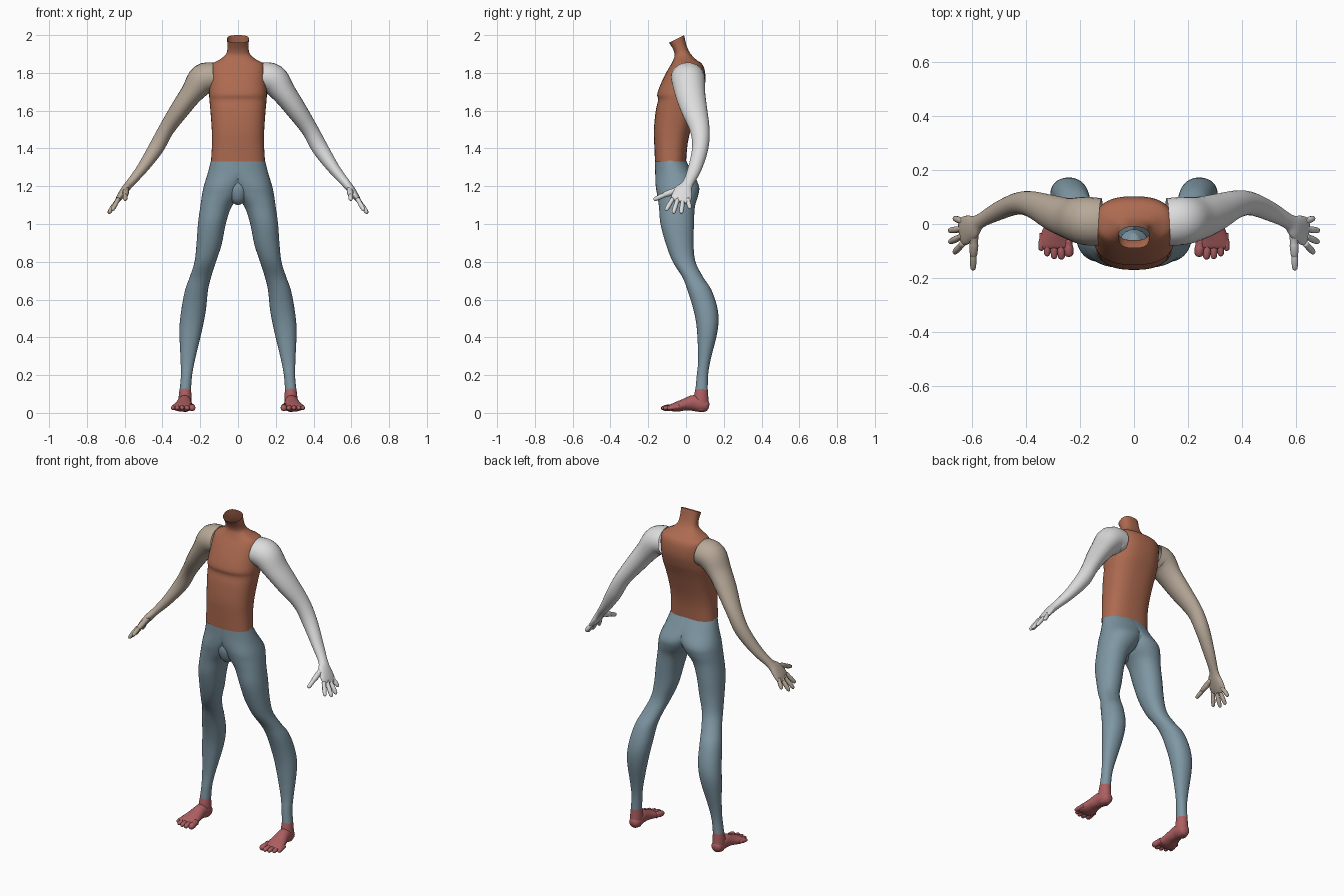
import bpy, bmesh, math
from mathutils import Vector

cube = bpy.data.objects.get("Cube")
if cube:
    bpy.data.objects.remove(cube, do_unlink=True)

X, Y, Z = Vector((1, 0, 0)), Vector((0, 1, 0)), Vector((0, 0, 1))


def material(name, rgb):
    m = bpy.data.materials.new(name)
    m.use_nodes = True
    m.diffuse_color = (*rgb, 1)
    bsdf = next(n for n in m.node_tree.nodes if n.type == 'BSDF_PRINCIPLED')
    bsdf.inputs["Base Color"].default_value = (*rgb, 1)
    return m


TERRACOTTA = material("terracotta", (.42, .145, .08))
BLUE = material("slate blue", (.21, .31, .37))
WHITE = material("pale grey", (.72, .72, .72))
BEIGE = material("beige", (.48, .40, .32))
RED = material("dusty red", (.42, .115, .12))


def smooth_rows(rows, steps):
    """Catmull-Rom interpolation of any rows of numbers."""
    out = []
    for i in range(len(rows) - 1):
        a, b, c, d = (rows[max(0, min(len(rows) - 1, i + k))] for k in (-1, 0, 1, 2))
        for s in range(steps):
            t = s / steps
            out.append([q + .5 * t * (r - p + t * (2*p - 5*q + 4*r - u + t * (3*(q - r) + u - p)))
                        for p, q, r, u in zip(a, b, c, d)])
    return out + [list(rows[-1])]


def skin(bm, rings, cap_start=True, cap_end=True):
    loops = [[bm.verts.new(p) for p in ring] for ring in rings]
    n = len(loops[0])
    for a, b in zip(loops, loops[1:]):
        for i in range(n):
            j = (i + 1) % n
            bm.faces.new((a[i], a[j], b[j], b[i]))
    if cap_start:
        bm.faces.new(loops[0])
    if cap_end:
        bm.faces.new(loops[-1])


def oval(power, n):
    """Points of a unit superellipse."""
    for i in range(n):
        a = 2 * math.pi * i / n
        c, s = math.cos(a), math.sin(a)
        yield (math.copysign(abs(c) ** (2 / power), c), math.copysign(abs(s) ** (2 / power), s))


def tube(bm, rows, up, side=1, n=20, steps=4, caps=(True, True)):
    """Rows are x, y, z, thickness across, thickness along up; rings follow the path."""
    rows = smooth_rows(rows, steps)
    pts = [Vector((side * r[0], r[1], r[2])) for r in rows]
    rings = []
    for i, (p, r) in enumerate(zip(pts, rows)):
        t = (pts[min(i + 1, len(pts) - 1)] - pts[max(i - 1, 0)]).normalized()
        u = (up - up.dot(t) * t).normalized()
        v = t.cross(u)
        rings.append([p + v * r[3] * c + u * r[4] * s for c, s in oval(2, n)])
    skin(bm, rings, *caps)


def digit(bm, a, b, r, up, side):
    """A round-ended finger or toe from a to b."""
    a, b = Vector(a), Vector(b)
    rows = [(*a.lerp(b, t), r * k, r * k)
            for t, k in ((0, 1), (.35, .9), (.5, 1), (.85, .85), (.96, .55), (1, .1))]
    tube(bm, rows, up, side, n=10, steps=2)


def finish(bm, name, mat):
    bmesh.ops.remove_doubles(bm, verts=bm.verts, dist=.0002)
    bmesh.ops.recalc_face_normals(bm, faces=bm.faces)
    me = bpy.data.meshes.new(name)
    bm.to_mesh(me)
    bm.free()
    me.materials.append(mat)
    for p in me.polygons:
        p.use_smooth = True
    ob = bpy.data.objects.new(name, me)
    bpy.context.collection.objects.link(ob)


# Torso with open neck and waist: height, front y, back y, half width, tilt
torso = [(1.33, -.164, 0, .143, 0), (1.42, -.168, .008, .138, 0), (1.5, -.17, .025, .139, 0),
         (1.6, -.16, .055, .146, 0), (1.655, -.148, .075, .151, 0), (1.69, -.152, .088, .153, 0),
         (1.75, -.13, .102, .15, 0), (1.81, -.1, .1, .147, 0), (1.847, -.078, .085, .137, 0),
         (1.872, -.066, .052, .095, 0), (1.9, -.06, .022, .063, .1), (1.935, -.068, .003, .056, .3),
         (1.98, -.09, -.01, .058, .5)]
bm = bmesh.new()
rings = []
for z, f, b, w, tilt in smooth_rows(torso, 4):
    mid, depth = (f + b) / 2, (b - f) / 2
    rings.append([Vector((w * c, mid + depth * s, z + tilt * depth * s)) for c, s in oval(2.5, 40)])
skin(bm, rings, False, False)
finish(bm, "torso", TERRACOTTA)

# Legs: height, inner x, outer x, front y, back y; halves meet on the centre plane
leg = [(1.335, -.143, .143, -.164, 0), (1.27, -.12, .16, -.163, .035), (1.2, -.045, .181, -.16, .069),
       (1.15, -.012, .191, -.152, .064), (1.09, .035, .2, -.143, .047), (1.0, .065, .212, -.135, .042),
       (.89, .087, .22, -.105, .04), (.8, .117, .23, -.07, .05), (.72, .142, .255, -.02, .09),
       (.65, .159, .28, .008, .135), (.545, .17, .3, .04, .168), (.44, .19, .31, .058, .168),
       (.28, .228, .304, .064, .13), (.2, .243, .302, .057, .117), (.122, .249, .309, .05, .115)]
bm = bmesh.new()
for side in (1, -1):
    rings = []
    for z, inner, outer, f, b in smooth_rows(leg, 4):
        rings.append([Vector((side * max(0, (inner + outer) / 2 + (outer - inner) / 2 * c),
                              (f + b) / 2 + (b - f) / 2 * s, z)) for c, s in oval(2.15, 40)])
    skin(bm, rings, False, False)
# Open the inside of the hips along the centre plane
inside = [f for f in bm.faces if all(abs(v.co.x) < .0001 for v in f.verts)]
bmesh.ops.delete(bm, geom=inside, context='FACES')
# Crotch
tube(bm, [(0, -.085, 1.25, .02, .05), (0, -.088, 1.2, .06, .068), (0, -.085, 1.15, .052, .062),
          (0, -.08, 1.122, .035, .045), (0, -.075, 1.112, .01, .015)], Y, n=24)
finish(bm, "legs", BLUE)

# Arms with hands
for side, name, mat, slim in ((1, "left_arm", WHITE, 1), (-1, "right_arm", BEIGE, .94)):
    arm = [(.125, .008, 1.778, .077, .088), (.185, .012, 1.765, .082, .089), (.245, .022, 1.692, .064, .08),
           (.305, .042, 1.61, .055, .07), (.38, .073, 1.5, .044, .052), (.435, .075, 1.4, .043, .043),
           (.51, .045, 1.29, .031, .036), (.572, .01, 1.215, .023, .029)]
    arm = arm[:2] + [(*r[:3], r[3] * slim, r[4] * slim) for r in arm[2:]]
    palm = [(.6, -.012, 1.18, .021, .046), (.628, -.025, 1.14, .016, .054), (.642, -.032, 1.118, .01, .046)]
    bm = bmesh.new()
    tube(bm, arm + palm, Y, side, n=24, caps=(False, True))
    # Fingers fan out from the knuckles, then the thumb
    for y0, tip in ((-.07, (.668, -.108, 1.07)), (-.043, (.686, -.068, 1.055)),
                    (-.017, (.687, -.025, 1.055)), (.008, (.668, .022, 1.08))):
        digit(bm, (.633, y0, 1.133), tip, .0125, Y, side)
    digit(bm, (.592, -.035, 1.185), (.596, -.125, 1.15), .017, X, side)
    digit(bm, (.596, -.09, 1.165), (.597, -.172, 1.128), .013, X, side)
    finish(bm, name, mat)

# Feet with toes
for side, name in ((1, "left_foot"), (-1, "right_foot")):
    bm = bmesh.new()
    # Ankle
    tube(bm, [(.279, .083, .126, .03, .033), (.28, .08, .085, .034, .038), (.281, .08, .04, .034, .04),
              (.281, .08, .012, .025, .03)], Y, side, caps=(False, True))
    # Heel to ball
    tube(bm, [(.28, .122, .035, .012, .012), (.28, .112, .037, .028, .029), (.28, .085, .042, .036, .038),
              (.283, .04, .052, .037, .042), (.287, -.01, .043, .046, .031), (.291, -.05, .032, .057, .026),
              (.292, -.08, .028, .06, .018), (.292, -.09, .027, .053, .012)], Z, side)
    # Toes, largest on the inside
    for x0, x1, y1, r in ((.247, .24, -.122, .0185), (.274, .268, -.132, .0145), (.297, .296, -.13, .0135),
                          (.319, .323, -.12, .013), (.338, .345, -.1, .0125)):
        digit(bm, (x0, y1 + .065, .032), (x1, y1, .024), r, Z, side)
    finish(bm, name, RED)
